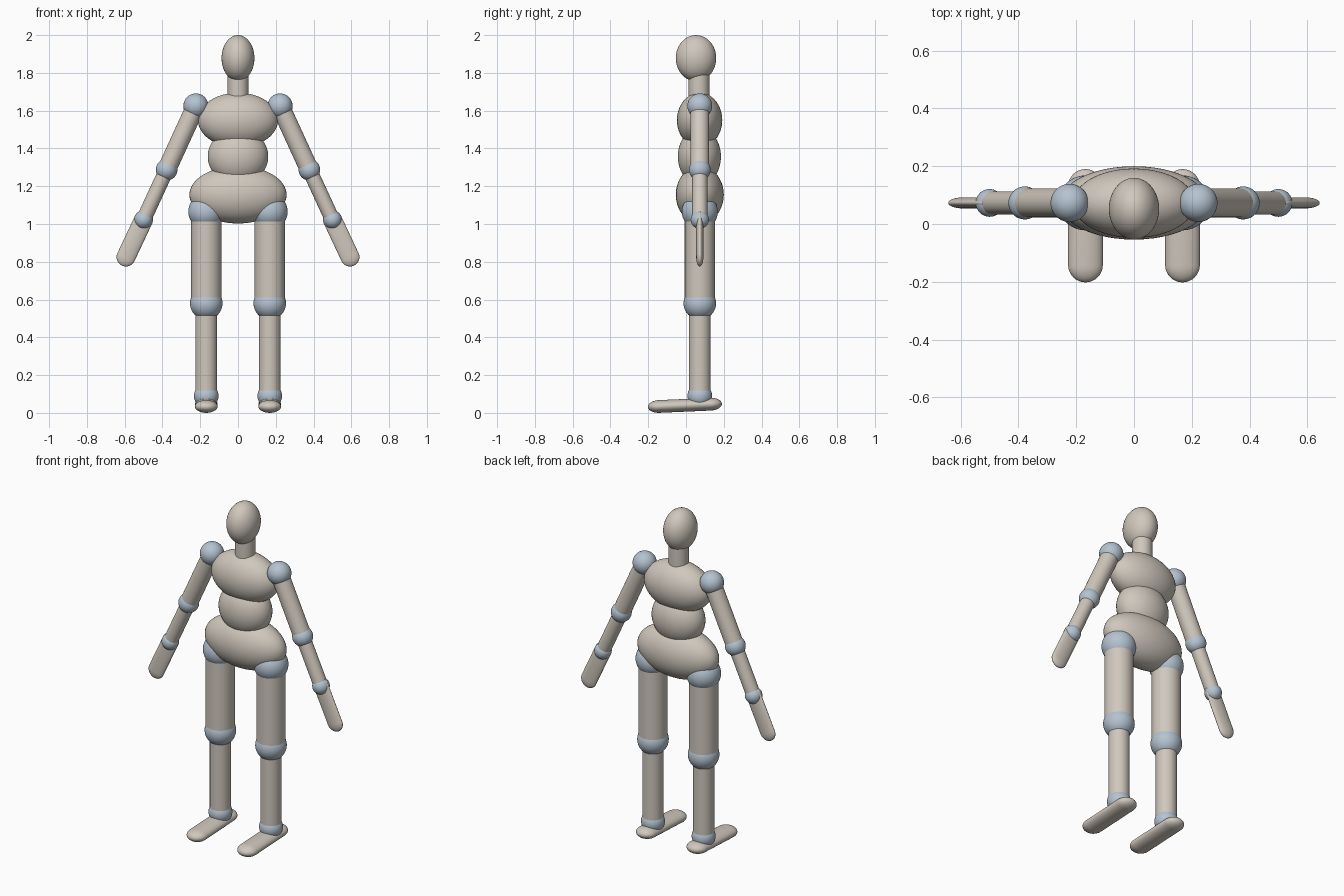
import bpy, bmesh, math
from mathutils import Vector, Matrix

if "Cube" in bpy.data.objects:
    bpy.data.objects.remove(bpy.data.objects["Cube"])


def flat(name, rgb):
    m = bpy.data.materials.new(name)
    m.diffuse_color = (*rgb, 1)
    m.use_nodes = True
    m.node_tree.nodes["Principled BSDF"].inputs["Base Color"].default_value = m.diffuse_color
    return m


BODY = flat("warm grey", (0.63, 0.575, 0.51))
JOINT = flat("pale blue", (0.46, 0.55, 0.64))
Y = 0.073  # depth of the limb plane


def finish(bm, name, mat, matrix):
    bmesh.ops.recalc_face_normals(bm, faces=bm.faces)
    bmesh.ops.transform(bm, matrix=matrix, verts=bm.verts)
    mesh = bpy.data.meshes.new(name)
    bm.to_mesh(mesh)
    bm.free()
    mesh.materials.append(mat)
    obj = bpy.data.objects.new(name, mesh)
    bpy.context.collection.objects.link(obj)
    bpy.context.view_layer.objects.active = obj
    obj.select_set(True)
    bpy.ops.object.shade_smooth_by_angle(angle=math.radians(40))
    obj.select_set(False)


def ellipsoid(name, center, radii, mat=BODY):
    bm = bmesh.new()
    bmesh.ops.create_uvsphere(bm, u_segments=48, v_segments=32, radius=1)
    finish(bm, name, mat, Matrix.Translation(center) @ Matrix.Diagonal((*radii, 1)))


def ball(name, center, r):
    ellipsoid(name, center, (r, r, r), JOINT)


def along(a, b):
    d = Vector(b) - Vector(a)
    return d.length, Matrix.Translation(a) @ d.to_track_quat('Z', 'Y').to_matrix().to_4x4()


def rod(name, a, b, r):
    length, m = along(a, b)
    bm = bmesh.new()
    bmesh.ops.create_cone(bm, cap_ends=True, segments=48, radius1=r, radius2=r, depth=length)
    finish(bm, name, BODY, m @ Matrix.Translation((0, 0, length / 2)))


def capsule(name, a, b, r, squash):
    # half-circle ends joined by a straight side, spun round the axis
    length, m = along(a, b)
    bm = bmesh.new()
    n = 12
    arc = [-math.pi / 2 + i * math.pi / 2 / n for i in range(n + 1)]
    prof = [(r * math.cos(t), r * math.sin(t)) for t in arc]
    prof += [(x, length - z) for x, z in reversed(prof)]
    vs = [bm.verts.new((x, 0, z)) for x, z in prof]
    es = [bm.edges.new(p) for p in zip(vs, vs[1:])]
    bmesh.ops.spin(bm, geom=vs + es, cent=(0, 0, 0), axis=(0, 0, 1),
                   angle=2 * math.pi, steps=40)
    bmesh.ops.remove_doubles(bm, verts=bm.verts, dist=1e-5)
    finish(bm, name, BODY, m @ Matrix.Diagonal((*squash, 1, 1)))


# Head, neck and torso
ellipsoid("head", (0, 0.053, 1.878), (0.087, 0.107, 0.122))
rod("neck", (0, 0.069, 1.64), (0, 0.069, 1.82), 0.055)
ellipsoid("chest", (0, 0.072, 1.55), (0.212, 0.12, 0.145))
ellipsoid("waist", (0, 0.071, 1.357), (0.16, 0.114, 0.15))
ellipsoid("pelvis", (0, 0.073, 1.155), (0.257, 0.127, 0.152))

for side, s in (("left", 1), ("right", -1)):
    # Arm
    shoulder, elbow = (s * 0.223, Y, 1.625), (s * 0.378, Y, 1.287)
    wrist, fingertip = (s * 0.50, Y, 1.023), (s * 0.593, Y, 0.825)
    ball(side + "_shoulder", shoulder, 0.066)
    rod(side + "_upper_arm", shoulder, elbow, 0.05)
    ball(side + "_elbow", elbow, 0.057)
    rod(side + "_forearm", elbow, wrist, 0.04)
    ball(side + "_wrist", wrist, 0.048)
    # the hand is thin front to back
    capsule(side + "_hand", wrist, fingertip, 0.05, (0.38, 1))

    # Leg
    x = s * 0.168
    hip, knee, ankle = (x, Y, 1.065), (x, Y, 0.58), (x, Y, 0.09)
    ball(side + "_hip", hip, 0.095)
    rod(side + "_thigh", hip, knee, 0.08)
    ball(side + "_knee", knee, 0.086)
    rod(side + "_shin", knee, ankle, 0.058)
    ball(side + "_ankle", ankle, 0.065)
    # the foot is low and wide
    capsule(side + "_foot", (x, 0.13, 0.046), (x, -0.142, 0.034), 0.06, (1, 0.56))
